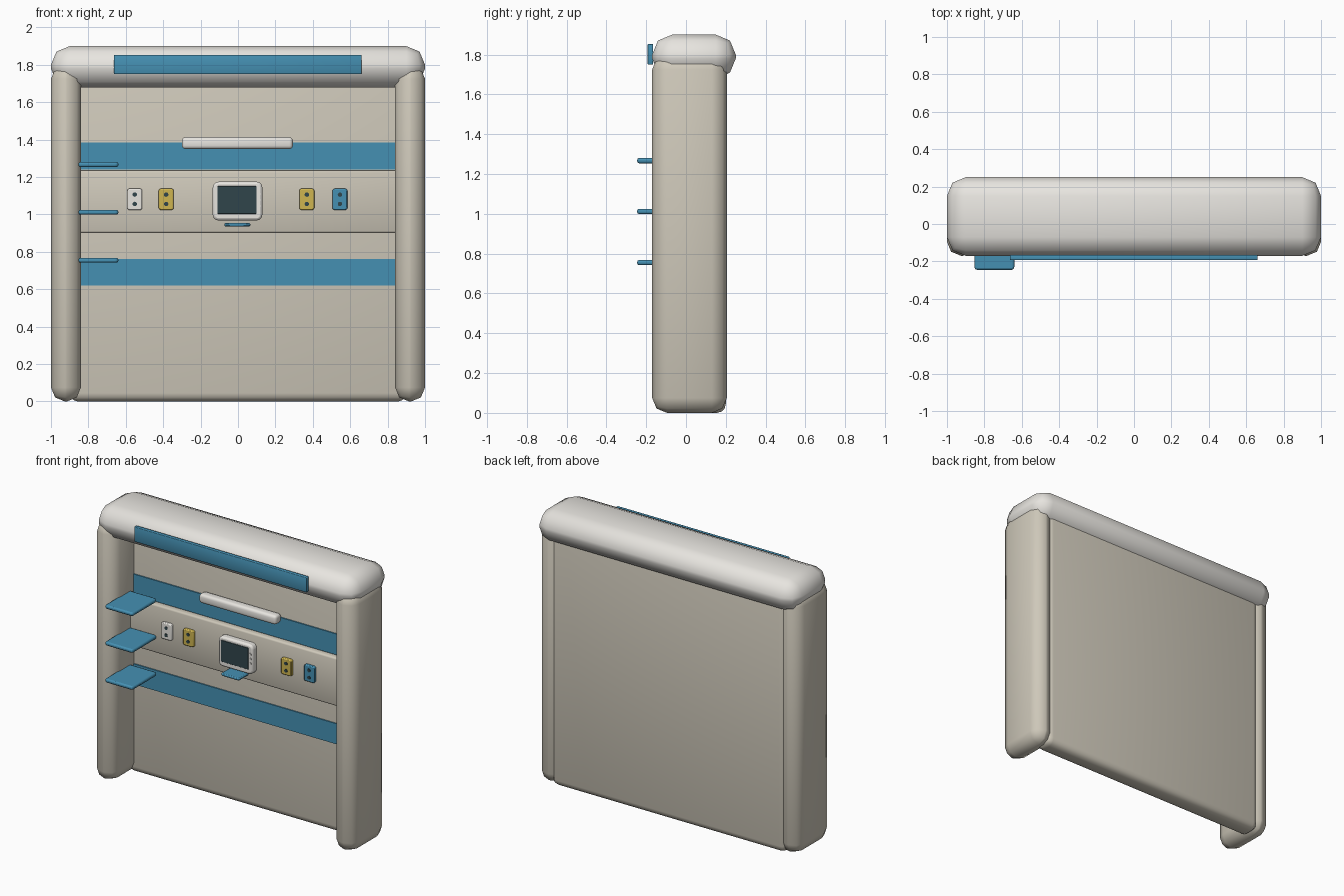
import bpy, math

if "Cube" in bpy.data.objects:
    bpy.data.objects.remove(bpy.data.objects["Cube"])


def material(name, rgb):
    m = bpy.data.materials.new(name)
    m.diffuse_color = (*rgb, 1)
    m.use_nodes = True
    m.node_tree.nodes["Principled BSDF"].inputs["Base Color"].default_value = m.diffuse_color
    return m


BEIGE = material("beige", (0.62, 0.58, 0.49))
WHITE = material("off_white", (0.80, 0.78, 0.74))
BLUE = material("blue", (0.06, 0.28, 0.45))
YELLOW = material("yellow", (0.62, 0.46, 0.08))
DARK = material("dark", (0.03, 0.06, 0.07))


def finish(ob, name, mat, bevel=0, segments=2):
    ob.name = name
    ob.data.materials.append(mat)
    if bevel:
        mod = ob.modifiers.new("bevel", "BEVEL")
        mod.width, mod.segments, mod.limit_method = bevel, segments, 'ANGLE'
        bpy.ops.object.modifier_apply(modifier=mod.name)
    bpy.ops.object.shade_smooth_by_angle(angle=math.radians(50))
    return ob


def box(name, x, y, z, mat, bevel=0, segments=2):
    """Box from (min, max) ranges with rounded edges."""
    bpy.ops.mesh.primitive_cube_add(size=1, location=[sum(r) / 2 for r in (x, y, z)])
    ob = bpy.context.object
    ob.scale = [r[1] - r[0] for r in (x, y, z)]
    bpy.ops.object.transform_apply(location=False, rotation=False, scale=True)
    return finish(ob, name, mat, bevel, segments)


def plate(name, x, y, z, mat, axis, radius, edge=0.005):
    """Thin box whose corners are rounded around one axis, then softened."""
    ob = box(name, x, y, z, mat)
    weights = ob.data.attributes.new("bevel_weight_edge", 'FLOAT', 'EDGE')
    for e in ob.data.edges:
        a, b = (ob.data.vertices[i].co for i in e.vertices)
        if abs((a - b)[axis]) > 1e-4:
            weights.data[e.index].value = 1
    mod = ob.modifiers.new("corners", "BEVEL")
    mod.width, mod.segments, mod.limit_method = radius, 3, 'WEIGHT'
    bpy.ops.object.modifier_apply(modifier=mod.name)
    mod = ob.modifiers.new("edge", "BEVEL")
    mod.width, mod.segments, mod.limit_method = edge, 2, 'ANGLE'
    mod.angle_limit = math.radians(50)
    bpy.ops.object.modifier_apply(modifier=mod.name)
    bpy.ops.object.shade_smooth_by_angle(angle=math.radians(50))
    return ob


def dot(name, x, y, z, r, mat):
    bpy.ops.mesh.primitive_cylinder_add(vertices=12, radius=r, depth=0.012,
                                        location=(x, y, z), rotation=(math.pi / 2, 0, 0))
    return finish(bpy.context.object, name, mat)


# Frame: two side pillars, header and back wall
for side, xr in (("left", (-1, -0.84)), ("right", (0.84, 1))):
    box(side + "_pillar", xr, (-0.17, 0.205), (0, 1.80), BEIGE, 0.075)
box("header", (-1, 1), (-0.17, 0.25), (1.68, 1.90), WHITE, 0.1)
box("back_wall", (-0.9, 0.9), (0.06, 0.2), (0, 1.74), BEIGE, 0.045, 3)

# Blue trim bands
box("header_strip", (-0.663, 0.66), (-0.193, -0.165), (1.75, 1.853), BLUE, 0.004)
box("upper_band", (-0.86, 0.86), (0.052, 0.08), (1.24, 1.385), BLUE)
box("lower_band", (-0.86, 0.86), (0.052, 0.08), (0.62, 0.762), BLUE)

# Raised control panel and light bar
box("control_panel", (-0.86, 0.86), (0.02, 0.08), (0.90, 1.235), BEIGE, 0.012)
box("light_bar", (-0.30, 0.293), (-0.005, 0.06), (1.35, 1.413), WHITE, 0.018, 3)

# Side shelves
for i, z in enumerate((0.755, 1.012, 1.267)):
    plate(f"shelf_{i + 1}", (-0.853, -0.64), (-0.245, 0.025), (z - 0.013, z + 0.013),
          BLUE, 2, 0.015, 0.009)

# Monitor with screen, buttons and tray
plate("monitor_body", (-0.135, 0.13), (-0.025, 0.03), (0.968, 1.175), WHITE, 1, 0.03, 0.012)
plate("monitor_screen", (-0.11, 0.10), (-0.029, -0.01), (1.003, 1.152), DARK, 1, 0.006, 0.002)
for i, z in enumerate((1.11, 1.078, 1.046)):
    dot(f"monitor_button_{i + 1}", 0.112, -0.024, z, 0.009, WHITE)
plate("monitor_tray", (-0.073, 0.066), (-0.085, 0.03), (0.936, 0.954), BLUE, 2, 0.012, 0.006)

# Wall sockets
for i, (x, mat) in enumerate(((-0.552, WHITE), (-0.384, YELLOW), (0.368, YELLOW), (0.545, BLUE))):
    plate(f"socket_{i + 1}", (x - 0.04, x + 0.04), (0, 0.03), (1.024, 1.138), mat, 1, 0.012, 0.006)
    for k, z in enumerate((1.056, 1.106)):
        dot(f"socket_hole_{i + 1}_{k + 1}", x, 0.003, z, 0.012, DARK)
